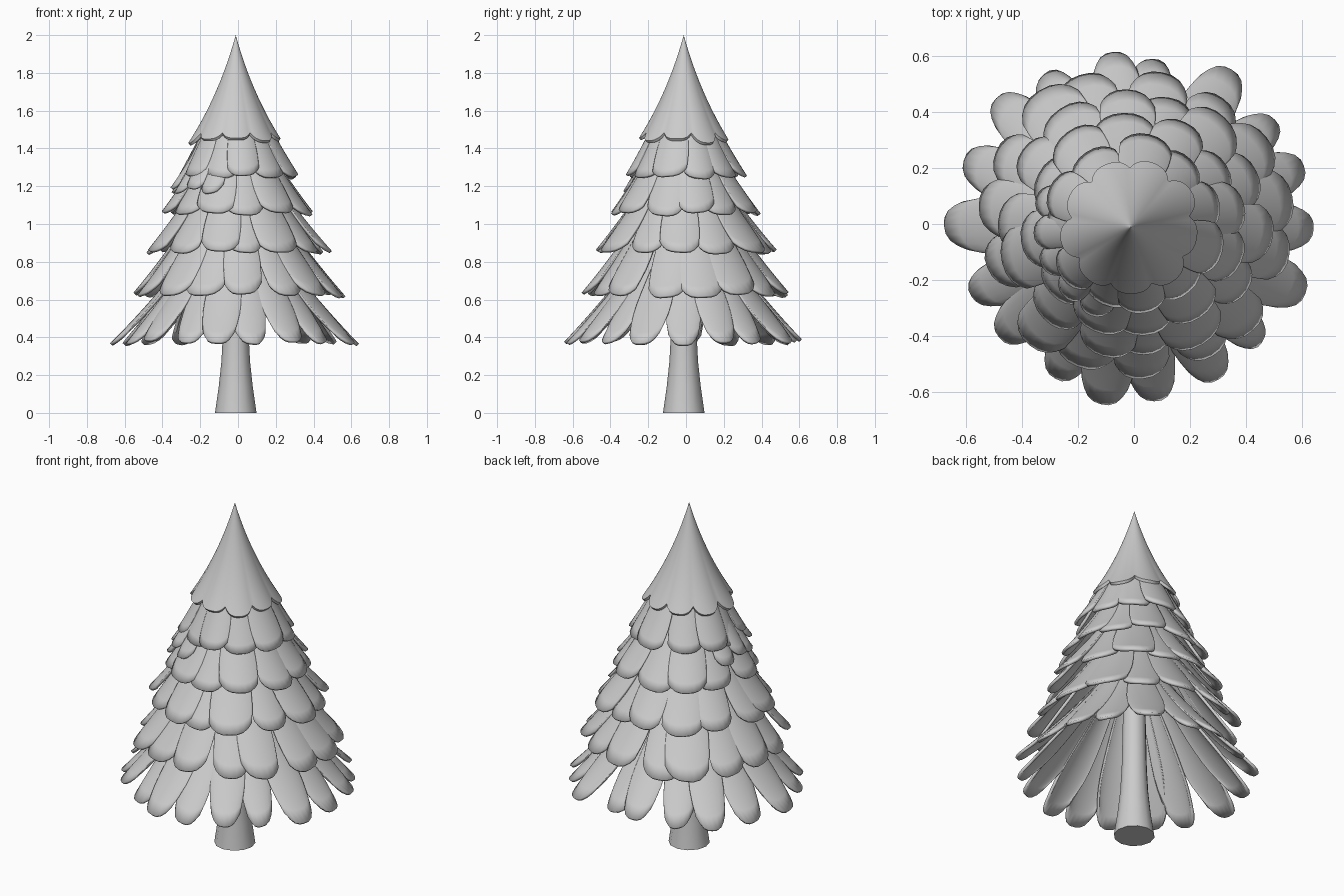
import bpy, bmesh, math, random

if "Cube" in bpy.data.objects:
    bpy.data.objects.remove(bpy.data.objects["Cube"])

random.seed(7)
CX, CY = -0.012, -0.012


def finish(bm, name, thick=0.0, angle=50):
    bmesh.ops.recalc_face_normals(bm, faces=bm.faces[:])
    me = bpy.data.meshes.new(name)
    bm.to_mesh(me)
    bm.free()
    ob = bpy.data.objects.new(name, me)
    bpy.context.collection.objects.link(ob)
    if thick:
        m = ob.modifiers.new("thickness", 'SOLIDIFY')
        m.thickness = thick
        m.offset = 0
    bpy.ops.object.select_all(action='DESELECT')
    ob.select_set(True)
    bpy.context.view_layer.objects.active = ob
    bpy.ops.object.shade_smooth_by_angle(angle=math.radians(angle))
    return ob


def bez(a, b, c, t):
    return [(1 - t) ** 2 * p + 2 * t * (1 - t) * q + t * t * r for p, q, r in zip(a, b, c)]


def skin(bm, rows, closed=False):
    for r0, r1 in zip(rows, rows[1:]):
        n = len(r0)
        for i in range(n if closed else n - 1):
            j = (i + 1) % n
            bm.faces.new((r0[i], r0[j], r1[j], r1[i]))


def petal(bm, top, tip, ang, half, taper, lift, rounding=0.09):
    """One leaf lying on a cone: wide at the top, rounded at the tip."""
    NU, NV = 10, 12
    ctrl = (top[0] + 0.45 * (tip[0] - top[0]), top[1] + 0.55 * (tip[1] - top[1]))
    skew = random.uniform(-0.025, 0.025)
    rows = []
    for iv in range(NV + 1):
        row = []
        for iu in range(NU + 1):
            u = math.sin((iu / NU * 2 - 1) * math.pi / 2)
            v = iv / NV
            t = v * (1 - rounding * abs(u) ** 3 + skew * u)
            r, z = bez(top, ctrl, tip, t)
            off = (lift + 0.014 * (1 - u * u) - 0.008) * v
            r, z = r + off * 0.7, z + off * 0.7
            a = ang + half * u * (1 - taper * v ** 4) * (1 - 0.1 * max(0, v - 0.8) / 0.2)
            row.append(bm.verts.new((CX * (1 - v) + r * math.cos(a),
                                     CY * (1 - v) + r * math.sin(a), z)))
        rows.append(row)
    skin(bm, rows)


# trunk with flared foot
bm = bmesh.new()
rows = []
for r, z in [(0.11, 0), (0.107, 0.02), (0.09, 0.14), (0.076, 0.27), (0.068, 0.42), (0.06, 0.8), (0.04, 1.3)]:
    rows.append([bm.verts.new((CX + r * math.cos(k * math.tau / 12),
                               CY + r * math.sin(k * math.tau / 12), z)) for k in range(12)])
skin(bm, rows, True)
bm.faces.new(rows[0])
bm.faces.new(rows[-1])
finish(bm, "trunk")

# leaf tiers: tip radius, tip z, top z, leaf count, taper, irregularity
TIERS = [
    (0.655, 0.355, 1.10, 18, 0.40, 0.045),
    (0.56, 0.615, 1.33, 15, 0.16, 0.025),
    (0.475, 0.845, 1.46, 14, 0.12, 0.018),
    (0.395, 1.05, 1.60, 12, 0.10, 0.015),
    (0.31, 1.245, 1.76, 11, 0.08, 0.012),
]
for k, (r, z, zt, n, taper, irr) in enumerate(TIERS):
    bm = bmesh.new()
    for i in range(n):
        a = (i + 0.4 * k + random.uniform(-0.2, 0.2)) * math.tau / n
        d = random.uniform(-irr, irr * 0.4)
        if k == 0:  # lowest skirt is a little wider along x
            d += 0.022 * math.cos(2 * a) - 0.004
        petal(bm, (0.055, zt), (r + d, z - d * 0.4), a,
              math.pi / n * random.uniform(1.2, 1.45), taper,
              (0.007 if i % 2 else -0.007) + random.uniform(-0.003, 0.003))
    finish(bm, "leaf_tier_%d" % (k + 1), 0.016)

# a few extra leaves filling the front left side
bm = bmesh.new()
for i in range(5):
    petal(bm, (0.055, 1.68), (0.355 - 0.01 * (i % 2), 1.165 + 0.015 * (i % 2)),
          math.radians(165 + 20 * i), 0.22, 0.1, 0.006 if i % 2 else -0.006)
finish(bm, "extra_leaves", 0.014)

# pointed cap with scalloped hem
bm = bmesh.new()
N, NV, S = 108, 14, 9
rows = []
lens = [random.uniform(0.97, 1.04) for _ in range(S)]
for iv in range(NV + 1):
    v = iv / NV
    row = []
    for i in range(N):
        a = (i / N + 0.03) * math.tau
        ph = i / N * S
        w = 2 * (ph % 1) - 1
        hem = 1 - 0.075 * abs(w) ** 3 + (lens[int(ph)] - 1) * (1 - w * w)
        t = 0.01 + 0.99 * v * (1 + (hem - 1) * v)
        r, z = bez((0, 2.0), (0.083, 1.70), (0.235, 1.445), t)
        r += 0.008 * (1 - w * w) * v ** 3
        row.append(bm.verts.new((CX + r * math.cos(a), CY + r * math.sin(a), z)))
    rows.append(row)
skin(bm, rows, True)
apex = bm.verts.new((CX, CY, 2.0))
for i in range(N):
    bm.faces.new((apex, rows[0][i], rows[0][(i + 1) % N]))
# thick rim turning inward, then an inner shell
inner = [[bm.verts.new((CX + (v.co.x - CX) * f, CY + (v.co.y - CY) * f, v.co.z + dz)) for v in src]
         for src, f, dz in [(rows[-1], 0.96, -0.012), (rows[-1], 0.88, 0.0), (rows[-3], 0.82, 0.0)]]
skin(bm, [rows[-1]] + inner, True)
finish(bm, "top_cap")
